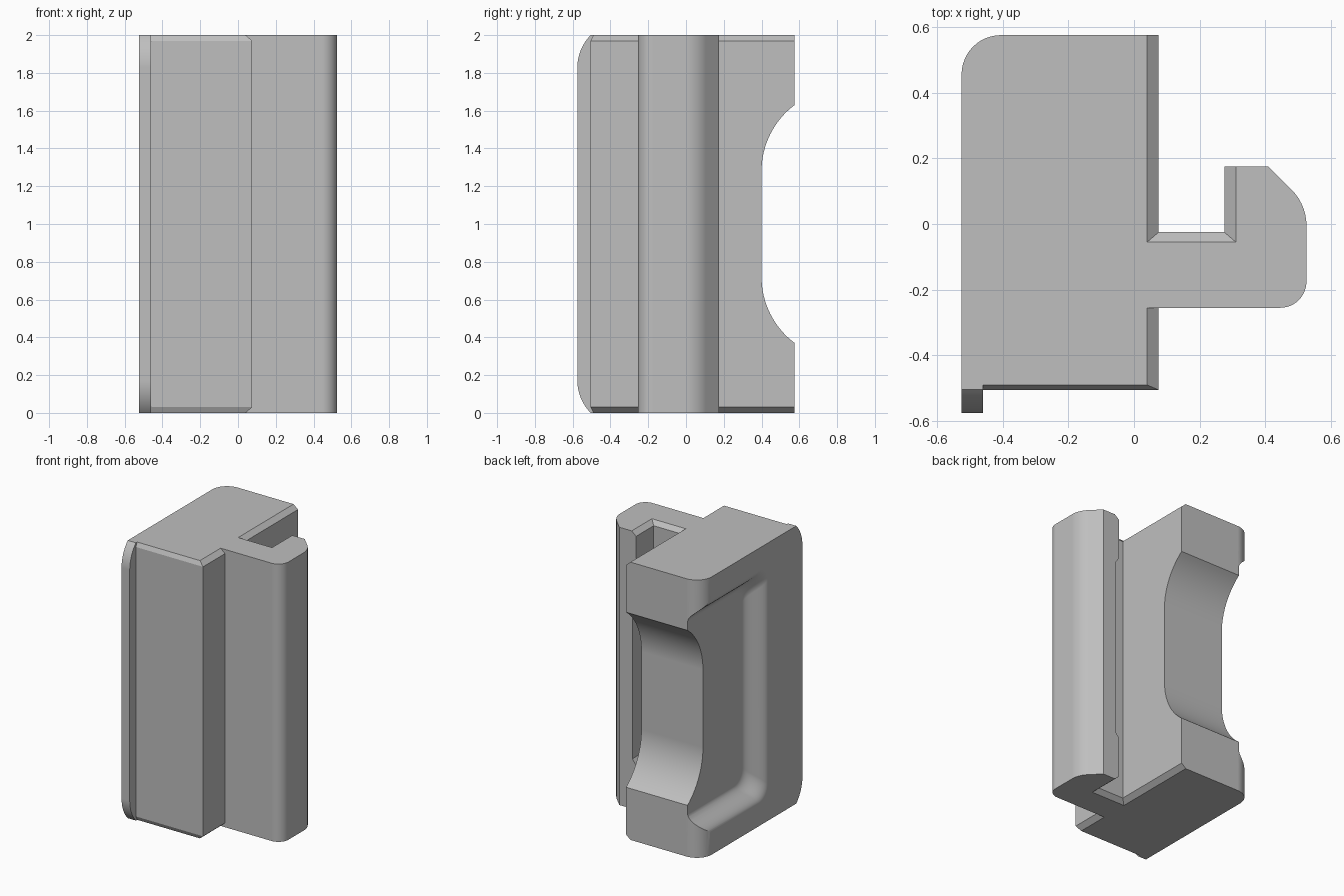
import bpy, bmesh, math

cube = bpy.data.objects.get("Cube")
if cube:
    bpy.data.objects.remove(cube, do_unlink=True)

grey = bpy.data.materials.new("plain_grey")
grey.use_nodes = True
colour = (0.52, 0.52, 0.52, 1)
grey.diffuse_color = colour
grey.node_tree.nodes["Principled BSDF"].inputs["Base Color"].default_value = colour


def arc(cx, cy, r, start, end, n=12):
    """Points on a circle, angles in degrees."""
    angles = [math.radians(start + (end - start) * i / n) for i in range(n + 1)]
    return [(cx + r * math.cos(a), cy + r * math.sin(a)) for a in angles]


def loft(name, rings):
    """Closed solid through rings with equal point counts."""
    bm = bmesh.new()
    loops = [[bm.verts.new(p) for p in ring] for ring in rings]
    count = len(loops[0])
    for low, high in zip(loops, loops[1:]):
        for i in range(count):
            j = (i + 1) % count
            bm.faces.new((low[i], low[j], high[j], high[i]))
    bm.faces.new(loops[0][::-1])
    bm.faces.new(loops[-1])
    bmesh.ops.recalc_face_normals(bm, faces=bm.faces)
    mesh = bpy.data.meshes.new(name)
    bm.to_mesh(mesh)
    bm.free()
    mesh.materials.append(grey)
    obj = bpy.data.objects.new(name, mesh)
    bpy.context.collection.objects.link(obj)
    return obj


def activate(obj):
    bpy.ops.object.select_all(action='DESELECT')
    obj.select_set(True)
    bpy.context.view_layer.objects.active = obj


def cut(obj, cutter):
    mod = obj.modifiers.new("cut", 'BOOLEAN')
    mod.operation = 'DIFFERENCE'
    mod.solver = 'EXACT'
    mod.object = cutter
    activate(obj)
    bpy.ops.object.modifier_apply(modifier=mod.name)
    bpy.data.objects.remove(cutter, do_unlink=True)


# Block with hooked arm: each outline point is (x, y, chamfer dx, chamfer dy)
C, F, S = 0.035, 0.015, -0.03
outline = [(-0.525, -0.505, 0, F), (0.075, -0.505, -C, F), (0.075, -0.255, -C, 0)]
outline += [(x, y, 0, 0) for x, y in arc(0.445, -0.175, 0.08, -90, 0)]
outline += [(x, y, 0, 0) for x, y in arc(0.37, -0.005, 0.155, 0, 45)]
outline += [(0.409, 0.175, 0, 0), (0.275, 0.175, C, 0), (0.275, -0.025, C, S),
            (0.075, -0.025, -C, S), (0.075, 0.575, -C, 0)]
outline += [(x, y, 0, 0) for x, y in arc(-0.405, 0.455, 0.12, 90, 180)]
levels = [(0, 1), (0.03, 0), (1.97, 0), (2, 1)]
body = loft("hooked_block", [[(x + k * dx, y + k * dy, z) for x, y, dx, dy in outline]
                             for z, k in levels])

# Finger cutout across the back
R = 0.4375
lower = arc(0.4 + R, 0.72, R, 180, 233.13, 16)
upper = [(y, 2 - z) for y, z in reversed(lower)]
side = lower + [(0.8, lower[-1][1]), (0.8, upper[0][1])] + upper
cut(body, loft("back_cutter", [[(x, y, z) for y, z in side] for x in (-0.7, 0.2)]))

# Soft dished recess in the flat side, open toward the back
rings = []
steps = 14
for i in range(-1, steps + 1):
    t = max(i, 0) / steps
    depth = -0.03 if i < 0 else 0.11 * (1 - math.cos(math.pi * t)) / 2
    inset = 0.15 * t
    half, front, r = 0.84 - inset, -0.19 + inset, 0.1
    ring = [(0.8, 1 + half)]
    ring += arc(front + r, 1 + half - r, r, 90, 180, 8)
    ring += arc(front + r, 1 - half + r, r, 180, 270, 8)
    ring += [(0.8, 1 - half)]
    rings.append([(-0.525 + depth, y, z) for y, z in ring])
cut(body, loft("side_cutter", rings))

# Shallow relief on the inner face of the hook
relief = [(0.2, 0.32), (0.275, 0.32), (0.305, 0.36),
          (0.305, 1.64), (0.275, 1.68), (0.2, 1.68)]
cut(body, loft("hook_cutter", [[(x, y, z) for x, z in relief] for y in (-0.02, 0.3)]))

# Narrow lip along the front edge with rounded ends
bottom = arc(-0.335, 0.17, 0.24, 225.1, 180)
lip_side = [(-0.49, 0)] + bottom + [(y, 2 - z) for y, z in reversed(bottom)] + [(-0.49, 2)]
lip = loft("front_lip", [[(x, y, z) for y, z in lip_side] for x in (-0.525, -0.46)])

for obj in (body, lip):
    activate(obj)
    bpy.ops.object.shade_smooth_by_angle(angle=math.radians(25))
    obj.modifiers.new("weighted_normals", 'WEIGHTED_NORMAL').keep_sharp = True
